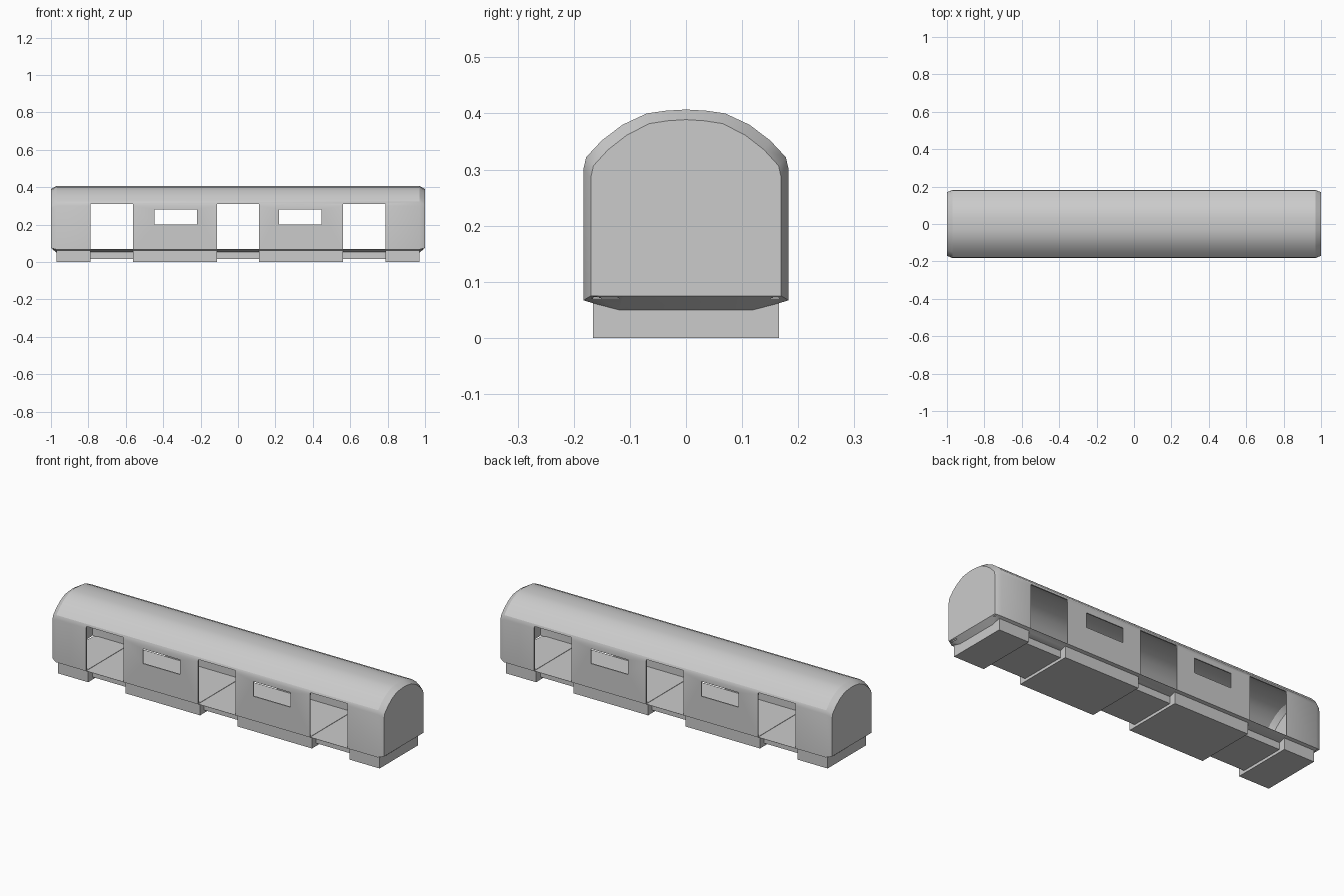
import bpy, bmesh

if "Cube" in bpy.data.objects:
    bpy.data.objects.remove(bpy.data.objects["Cube"])

DOORS = [-0.675, 0.0, 0.675]      # door centres, each about 0.225 wide
WINDOWS = [-0.333, 0.333]
DOOR_HALF = 0.1125

# Right half of the car cross-section (y, z), underside centre to roof ridge
HALF = [(0.12, 0.05), (0.166, 0.062), (0.183, 0.067), (0.183, 0.30),
        (0.178, 0.322), (0.15, 0.352), (0.113, 0.38), (0.07, 0.40),
        (0.035, 0.405), (0.0, 0.407)]


def section(y_scale, low, high):
    """Full section, narrowed, with its roof lowered and its floor raised."""
    k = (high - 0.30 * y_scale) / (0.407 - 0.30 * y_scale)
    half = [(y * y_scale, max(low, z - (0.407 - high) * min(1, z / 0.38)))
            for y, z in HALF]
    return half + [(-y, z) for y, z in half[-2::-1]]


def loft(name, stations):
    """Solid skin through sections placed along x."""
    bm = bmesh.new()
    rings = [[bm.verts.new((x, y, z)) for y, z in sec] for x, sec in stations]
    n = len(rings[0])
    for a, b in zip(rings, rings[1:]):
        for i in range(n):
            j = (i + 1) % n
            bm.faces.new((a[i], a[j], b[j], b[i]))
    bm.faces.new(rings[0])
    bm.faces.new(rings[-1])
    bmesh.ops.recalc_face_normals(bm, faces=bm.faces)
    me = bpy.data.meshes.new(name)
    bm.to_mesh(me)
    bm.free()
    ob = bpy.data.objects.new(name, me)
    bpy.context.collection.objects.link(ob)
    return ob


def box(name, x0, x1, y0, y1, z0, z1):
    sec = [(y0, z0), (y1, z0), (y1, z1), (y0, z1)]
    return loft(name, [(x0, sec), (x1, sec)])


def cut(target, cutter):
    cutter.hide_render = True
    mod = target.modifiers.new("cut", 'BOOLEAN')
    mod.operation = 'DIFFERENCE'
    mod.solver = 'EXACT'
    mod.object = cutter
    bpy.context.view_layer.objects.active = target
    bpy.ops.object.modifier_apply(modifier=mod.name)
    bpy.data.objects.remove(cutter)


# Car body with bevelled ends
full, small = section(1, 0, 0.407), section(0.927, 0.075, 0.389)
body = loft("car_body", [(-1, small), (-0.97, full), (0.97, full), (1, small)])

# Hollow interior
inner, inner_end = section(0.967, 0.07, 0.401), section(0.9, 0.07, 0.384)
cut(body, loft("interior_cutter", [(-0.993, inner_end), (-0.965, inner),
                                   (0.965, inner), (0.993, inner_end)]))

# Door and window openings through both sides
for x in DOORS:
    cut(body, box("door_cutter", x - DOOR_HALF, x + DOOR_HALF, -0.3, 0.3, 0.068, 0.31))
for x in WINDOWS:
    cut(body, box("window_cutter", x - 0.1125, x + 0.1125, -0.3, 0.3, 0.2, 0.28))

bpy.ops.object.select_all(action='DESELECT')
body.select_set(True)
bpy.context.view_layer.objects.active = body
bpy.ops.object.shade_smooth_by_angle(angle=0.5)

# Underframe: deep blocks between doors, recessed shallow sills below doors
edges = [-0.97] + [x + s * DOOR_HALF for x in DOORS for s in (-1, 1)] + [0.97]
for i, (a, b) in enumerate(zip(edges, edges[1:])):
    if i % 2 == 0:
        box(f"skirt_block_{i // 2 + 1}", a, b, -0.166, 0.166, 0, 0.064)
    else:
        box(f"door_sill_{i // 2 + 1}", a, b, -0.13, 0.13, 0.015, 0.058)
